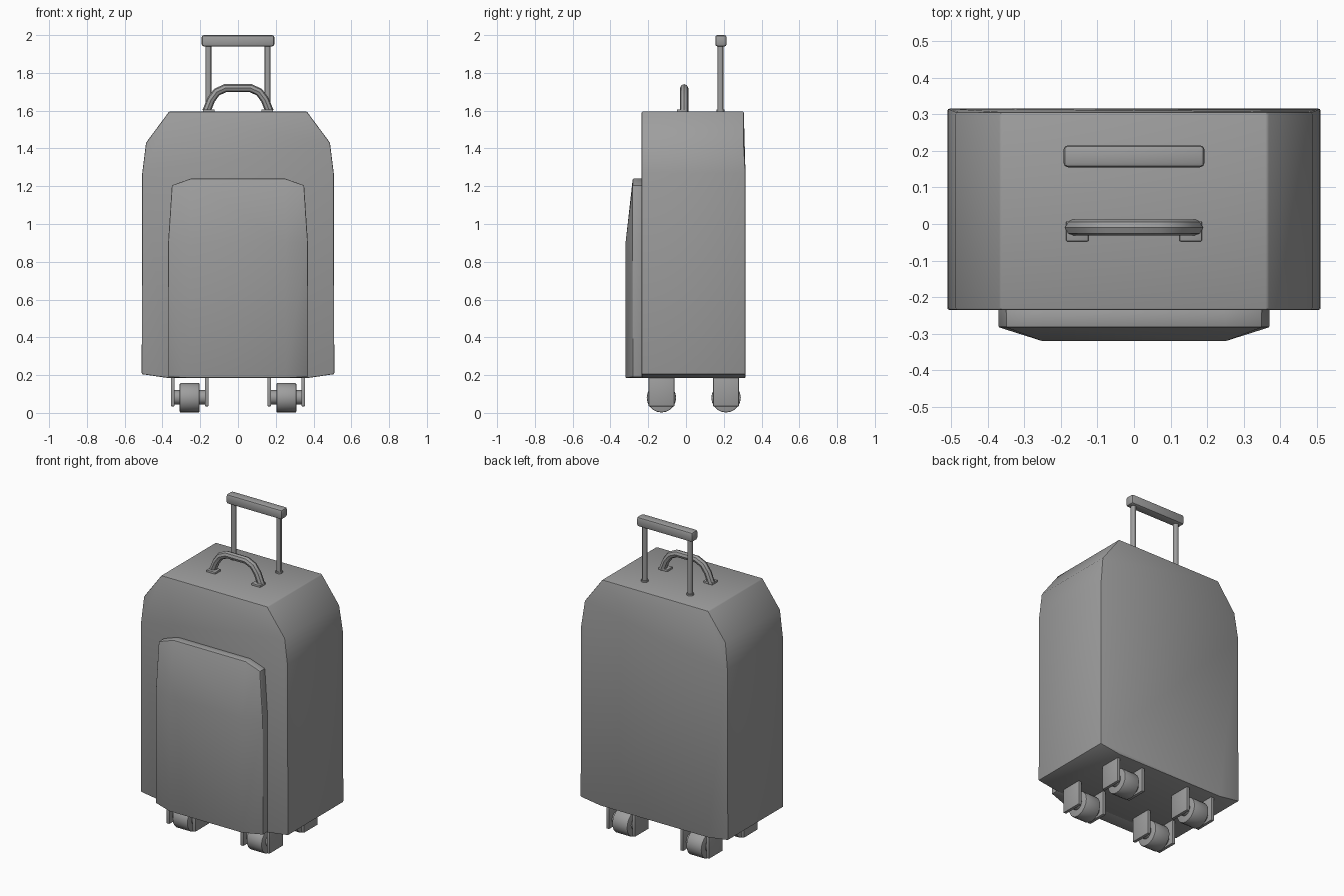
import bpy
import bmesh
from math import pi, radians

cube = bpy.data.objects.get("Cube")
if cube:
    bpy.data.objects.remove(cube, do_unlink=True)

GREY = (0.34, 0.34, 0.34, 1)
grey = bpy.data.materials.new("plain_grey")
grey.use_nodes = True
grey.diffuse_color = GREY
grey.node_tree.nodes["Principled BSDF"].inputs["Base Color"].default_value = GREY


def finish(obj, bevel=0.0, angle=30):
    """Assign the material, round the edges slightly and shade."""
    obj.data.materials.clear()
    obj.data.materials.append(grey)
    bpy.ops.object.select_all(action='DESELECT')
    obj.select_set(True)
    bpy.context.view_layer.objects.active = obj
    if bevel:
        mod = obj.modifiers.new("soft_edges", 'BEVEL')
        mod.width, mod.segments = bevel, 2
        mod.limit_method, mod.angle_limit = 'ANGLE', radians(30)
        bpy.ops.object.modifier_apply(modifier=mod.name)
    bpy.ops.object.shade_smooth_by_angle(angle=radians(angle))
    return obj


def from_bmesh(name, bm, bevel=0.0):
    bmesh.ops.recalc_face_normals(bm, faces=bm.faces)
    mesh = bpy.data.meshes.new(name)
    bm.to_mesh(mesh)
    bm.free()
    obj = bpy.data.objects.new(name, mesh)
    bpy.context.collection.objects.link(obj)
    return finish(obj, bevel)


def box(name, centre, size, bevel=0.0):
    bpy.ops.mesh.primitive_cube_add(size=1, location=centre)
    obj = bpy.context.object
    obj.name = name
    obj.scale = size
    bpy.ops.object.transform_apply(location=False, rotation=False, scale=True)
    return finish(obj, bevel)


def cylinder(name, centre, radius, length, along_x=False, bevel=0.0, sides=16):
    bpy.ops.mesh.primitive_cylinder_add(
        vertices=sides, radius=radius, depth=length, location=centre,
        rotation=(0, pi / 2 if along_x else 0, 0))
    obj = bpy.context.object
    obj.name = name
    return finish(obj, bevel)


def mirrored(half):
    """Complete a right-hand profile with its mirror image."""
    return half + [(-x, z) for x, z in reversed(half)]


# Main case: front outline pulled back, with a slightly fuller lower back
outline = mirrored([(0.37, 0.185), (0.51, 0.205), (0.507, 1.27),
                    (0.487, 1.43), (0.365, 1.595)])
bm = bmesh.new()
front = [bm.verts.new((x, -0.235, z)) for x, z in outline]
back = [bm.verts.new((x, 0.306 if z > 1.4 else 0.315, z)) for x, z in outline]
bm.faces.new(front)
bm.faces.new(back)
for i in range(len(outline)):
    j = (i + 1) % len(outline)
    bm.faces.new((front[i], front[j], back[j], back[i]))
from_bmesh("suitcase_body", bm, 0.006)

# Front pocket: rim plus a raised middle panel
outline = mirrored([(0.25, 0.185), (0.37, 0.19), (0.37, 0.9),
                    (0.35, 1.205), (0.25, 1.24)])
bm = bmesh.new()
base = [bm.verts.new((x, -0.23, z)) for x, z in outline]
rim = [bm.verts.new((x, -0.32 if z < 0.187 else -0.282, z)) for x, z in outline]
right_mid, left_mid = [bm.verts.new((x, -0.32, 0.9)) for x in (0.25, -0.25)]
for i in range(len(outline)):
    j = (i + 1) % len(outline)
    bm.faces.new((base[i], base[j], rim[j], rim[i]))
bm.faces.new(base)
bm.faces.new((rim[0], right_mid, left_mid, rim[9]))
bm.faces.new((right_mid, rim[4], rim[5], left_mid))
for a, b, c, d, e, mid in ((0, 1, 2, 3, 4, right_mid), (9, 8, 7, 6, 5, left_mid)):
    bm.faces.new((rim[a], rim[b], rim[c], mid))
    bm.faces.new((mid, rim[c], rim[d]))
    bm.faces.new((mid, rim[d], rim[e]))
from_bmesh("front_pocket", bm, 0.004)

# Telescopic handle
box("pull_grip", (0, 0.185, 1.97), (0.385, 0.06, 0.06), 0.012)
for side, sx in (("left", 1), ("right", -1)):
    cylinder(f"{side}_pull_rod", (sx * 0.157, 0.182, 1.77), 0.016, 0.37, sides=12)
    cylinder(f"{side}_rod_collar", (sx * 0.157, 0.182, 1.597), 0.021, 0.016, sides=12)
    box(f"{side}_carry_foot", (sx * 0.155, -0.02, 1.598), (0.062, 0.055, 0.018), 0.004)

# Carry handle: bent tube over the top
half = [(0.168, 1.595), (0.143, 1.657), (0.113, 1.698), (0.068, 1.719)]
path = mirrored(half)
curve = bpy.data.curves.new("carry_handle", 'CURVE')
curve.dimensions = '3D'
curve.bevel_depth, curve.bevel_resolution = 0.022, 2
curve.use_fill_caps = True
spline = curve.splines.new('POLY')
spline.points.add(len(path) - 1)
for point, (x, z) in zip(spline.points, path):
    point.co = (x, -0.01, z, 1)
handle = bpy.data.objects.new("carry_handle", curve)
bpy.context.collection.objects.link(handle)
bpy.ops.object.select_all(action='DESELECT')
handle.select_set(True)
bpy.context.view_layer.objects.active = handle
bpy.ops.object.convert(target='MESH')
finish(bpy.context.object, angle=35)

# Four casters, each with two bracket plates, an axle and a wheel
for side, sx in (("left", 1), ("right", -1)):
    for end, y in (("front", -0.13), ("back", 0.212)):
        name = f"{end}_{side}"
        x = sx * 0.256
        cylinder(f"{name}_wheel", (x, y, 0.08), 0.078, 0.105, True, 0.006, 20)
        cylinder(f"{name}_axle", (x, y, 0.082), 0.038, 0.18, True)
        for part, offset in (("outer", 0.09), ("inner", -0.09)):
            box(f"{name}_{part}_bracket", (x + sx * offset, y, 0.115),
                (0.02, 0.136, 0.16), 0.003)
